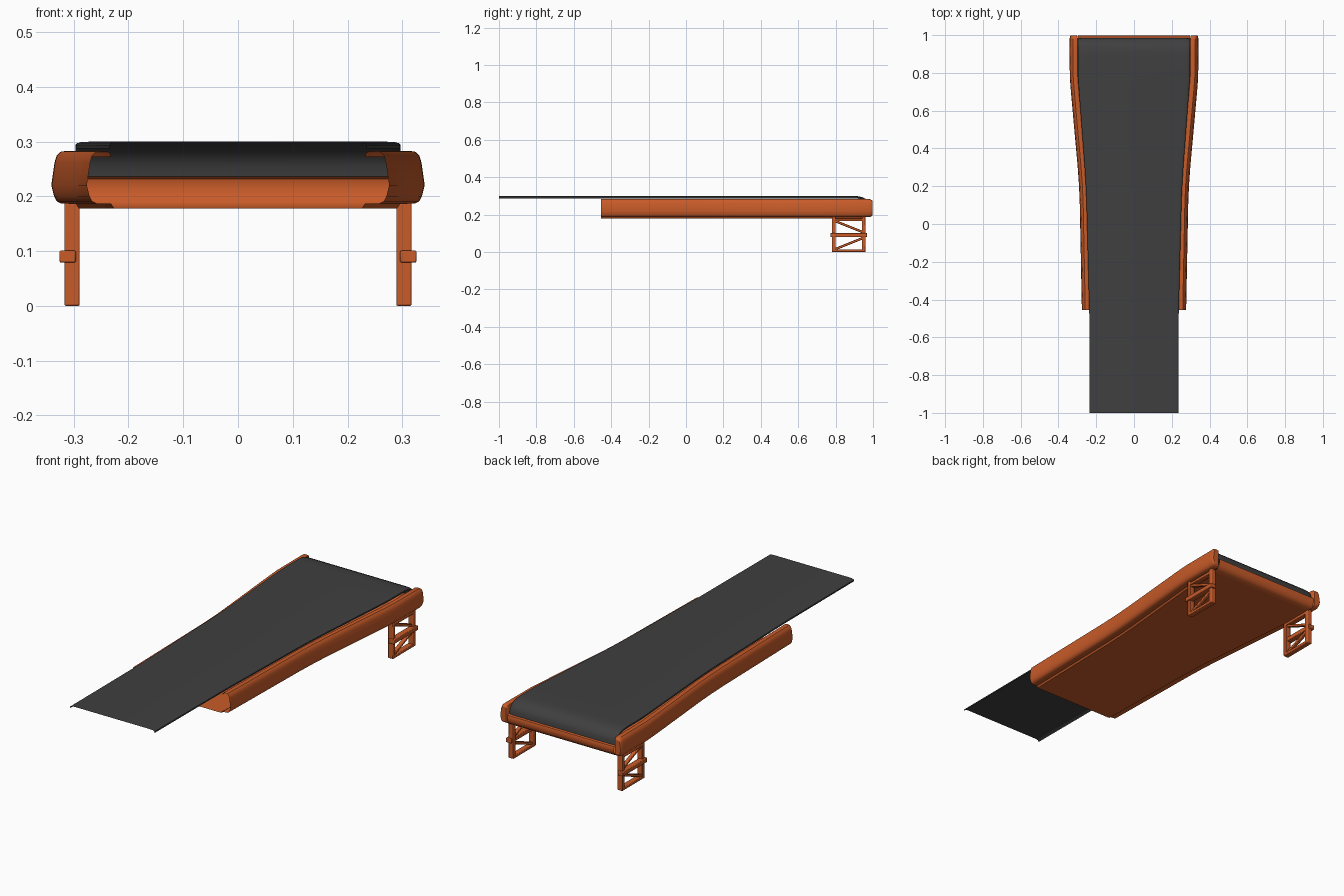
import bpy, bmesh, math
from mathutils import Matrix, Vector

if "Cube" in bpy.data.objects:
    bpy.data.objects.remove(bpy.data.objects["Cube"])


def material(name, rgb):
    m = bpy.data.materials.new(name)
    m.diffuse_color = (*rgb, 1)
    m.use_nodes = True
    m.node_tree.nodes["Principled BSDF"].inputs["Base Color"].default_value = m.diffuse_color
    return m


ORANGE = material("orange_paint", (0.58, 0.105, 0.022))
DARK = material("dark_rubber", (0.05, 0.05, 0.05))


def finish(bm, name, mat, angle=35, outward=False):
    if outward:
        bmesh.ops.recalc_face_normals(bm, faces=bm.faces)
    me = bpy.data.meshes.new(name)
    bm.to_mesh(me)
    bm.free()
    me.materials.append(mat)
    ob = bpy.data.objects.new(name, me)
    bpy.context.collection.objects.link(ob)
    bpy.ops.object.select_all(action='DESELECT')
    ob.select_set(True)
    bpy.context.view_layer.objects.active = ob
    bpy.ops.object.shade_smooth_by_angle(angle=math.radians(angle))
    return ob


def loft(rows, name, mat, closed=False, cap_end=False, flip=False):
    """Skin a list of cross-sections; each is a list of points."""
    bm = bmesh.new()
    vs = [[bm.verts.new(p) for p in r] for r in rows]
    n = len(rows[0])
    for a, b in zip(vs, vs[1:]):
        for i in range(n if closed else n - 1):
            j = (i + 1) % n
            bm.faces.new((a[i], a[j], b[j], b[i]))
    if cap_end:
        bm.faces.new(vs[-1][::-1])
    if flip:
        bmesh.ops.reverse_faces(bm, faces=bm.faces)
    return finish(bm, name, mat)


def interp(table, y):
    for (y0, w0), (y1, w1) in zip(table, table[1:]):
        if y <= y1:
            return w0 + (w1 - w0) * (y - y0) / (y1 - y0)
    return table[-1][1]


BODY_W = [(-0.455, 0.276), (0.1, 0.287), (0.2, 0.291), (0.3, 0.298), (0.7, 0.334), (0.78, 0.34), (1, 0.341)]
BELT_W = [(-1, 0.235), (-0.45, 0.237), (0.1, 0.251), (0.2, 0.255), (0.3, 0.261), (0.7, 0.291), (0.78, 0.296), (1, 0.297)]

# Side rail cross-section: offset from outer half width, height
RAIL = [(-0.044, 0.272), (-0.042, 0.28), (-0.033, 0.283), (-0.018, 0.282), (-0.010, 0.275),
        (-0.006, 0.262), (0, 0.22), (-0.005, 0.2), (-0.010, 0.191), (-0.018, 0.187), (-0.044, 0.186)]

# Hollow side rails with rounded closed rear ends
ys = [-0.455, -0.2, 0.1, 0.2, 0.3, 0.5, 0.7, 0.78, 0.9]
for s, side in ((1, "right"), (-1, "left")):
    rows = [[(s * (interp(BODY_W, y) + dx), y, z) for dx, z in RAIL] for y in ys]
    loft(rows, side + "_rail", ORANGE, flip=s < 0)
    rows = []
    for y, k in ((0.9, 1), (0.978, 1), (0.988, 0.95), (0.995, 0.86), (0.998, 0.74)):
        w = interp(BODY_W, y)
        rows.append([(s * (w - 0.022 + (dx + 0.022) * k), y, 0.235 + (z - 0.235) * k) for dx, z in RAIL])
    loft(rows, side + "_rail_end", ORANGE, closed=True, cap_end=True, flip=s < 0)

# Floor plate with small step up to the rails
rows = []
for y in ys + [0.955]:
    w = interp(BODY_W, y)
    rows.append([(-w + 0.044, y, 0.187), (-w + 0.05, y, 0.178), (w - 0.05, y, 0.178), (w - 0.044, y, 0.187)])
loft(rows, "floor_plate", ORANGE, flip=True)

# Rear lip curling up from the floor to meet the belt
LIP = [(0.955, 0.178), (0.975, 0.181), (0.988, 0.19), (0.995, 0.205), (0.997, 0.222), (0.994, 0.232), (0.982, 0.236)]
loft([[(-0.297, y, z), (0.297, y, z)] for y, z in LIP], "rear_lip", ORANGE, flip=True)

# Belt with turned-down edges, curling over at the rear
path = [(y, 0.3) for y in (-1, -0.45, 0.1, 0.2, 0.3, 0.5, 0.7, 0.78, 0.88)]
path += [(0.915, 0.2985), (0.94, 0.294), (0.96, 0.285), (0.975, 0.271), (0.983, 0.255), (0.985, 0.235)]
EDGE = [(0, -0.013), (0, -0.006), (0.003, -0.003), (0.01, -0.001), (0.03, 0)]
rows = []
for i, (y, z) in enumerate(path):
    y0, z0 = path[max(i - 1, 0)]
    y1, z1 = path[min(i + 1, len(path) - 1)]
    t = Vector((y1 - y0, z1 - z0)).normalized()
    w = interp(BELT_W, y)
    half = [(w - dx, y - t.y * d, z + t.x * d) for dx, d in EDGE]
    rows.append([(-x, a, b) for x, a, b in half] + half[::-1])
loft(rows, "belt", DARK)


def add_box(bm, c, size, tilt=0):
    m = Matrix.Translation(c) @ Matrix.Rotation(tilt, 4, 'X') @ Matrix.Diagonal((*size, 1))
    bmesh.ops.create_cube(bm, size=1, matrix=m)


# Braced leg frames under the rear corners
for s, side in ((1, "right"), (-1, "left")):
    bm = bmesh.new()
    x = s * 0.303
    for y in (0.79, 0.95):
        add_box(bm, (x, y, 0.094), (0.028, 0.02, 0.188))
    for z in (0.007, 0.172):
        add_box(bm, (x, 0.87, z), (0.028, 0.16, 0.014))
    add_box(bm, (s * 0.311, 0.87, 0.09), (0.030, 0.196, 0.022))
    for za, zb in ((0.166, 0.106), (0.014, 0.074)):
        dy, dz = 0.15, zb - za
        add_box(bm, (x, 0.87, (za + zb) / 2), (0.018, math.hypot(dy, dz), 0.013), math.atan2(dz, dy))
    leg = finish(bm, side + "_leg_frame", ORANGE, 30, True)
    bev = leg.modifiers.new("soft_edges", 'BEVEL')
    bev.width = 0.003
    bev.segments = 2
